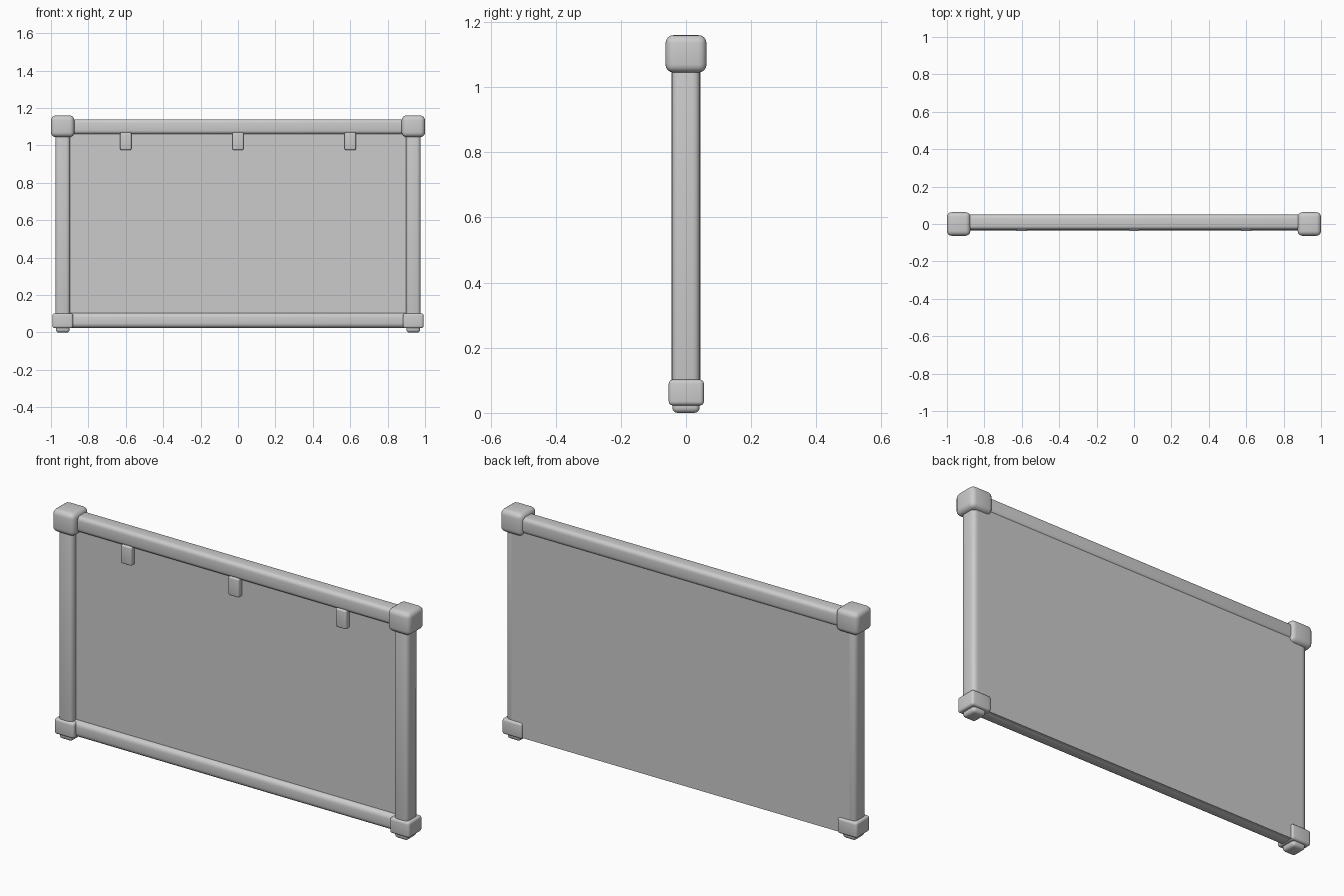
import bpy

cube = bpy.data.objects.get("Cube")
if cube:
    bpy.data.objects.remove(cube, do_unlink=True)

grey = bpy.data.materials.new("light_grey")
grey.use_nodes = True
colour = (0.6, 0.6, 0.6, 1)
grey.diffuse_color = colour
grey.node_tree.nodes["Principled BSDF"].inputs["Base Color"].default_value = colour


def box(name, x, y, z, bevel=0.0, segments=4):
    """Rounded box given as (min, max) on each axis."""
    spans = (x, y, z)
    bpy.ops.mesh.primitive_cube_add(size=1, location=[(a + b) / 2 for a, b in spans])
    ob = bpy.context.object
    ob.name = name
    ob.scale = [b - a for a, b in spans]
    bpy.ops.object.transform_apply(location=False, rotation=False, scale=True)
    ob.data.materials.append(grey)
    if bevel:
        mod = ob.modifiers.new("rounding", "BEVEL")
        mod.width = bevel
        mod.segments = segments
        bpy.ops.object.modifier_apply(modifier=mod.name)
        bpy.ops.object.shade_smooth_by_angle()
    return ob


# Board, with its back lapping over the posts
box("panel", (-0.945, 0.945), (-0.01, 0.044), (0.027, 1.08))

# Horizontal rails
box("top_rail", (-0.92, 0.92), (-0.03, 0.05), (1.06, 1.14), 0.02)
box("bottom_rail", (-0.92, 0.92), (-0.035, 0.04), (0.025, 0.105), 0.024)

# Posts, corner caps and feet on both sides
for side, s in (("left", 1), ("right", -1)):
    def span(a, b):
        return tuple(sorted((s * a, s * b)))

    box(side + "_post", span(0.897, 0.977), (-0.044, 0.043), (0.05, 1.09), 0.022)
    box(side + "_top_cap", span(0.875, 1.0), (-0.063, 0.063), (1.045, 1.16), 0.025)
    box(side + "_bottom_cap", span(0.882, 0.992), (-0.053, 0.055), (0.023, 0.102), 0.012)
    box(side + "_foot", span(0.9, 0.974), (-0.042, 0.042), (0, 0.05), 0.016)

# Hanging clips below the top rail
for name, x in (("right_clip", -0.6), ("middle_clip", 0), ("left_clip", 0.6)):
    box(name, (x - 0.03, x + 0.03), (-0.038, 0), (0.975, 1.07), 0.008)
